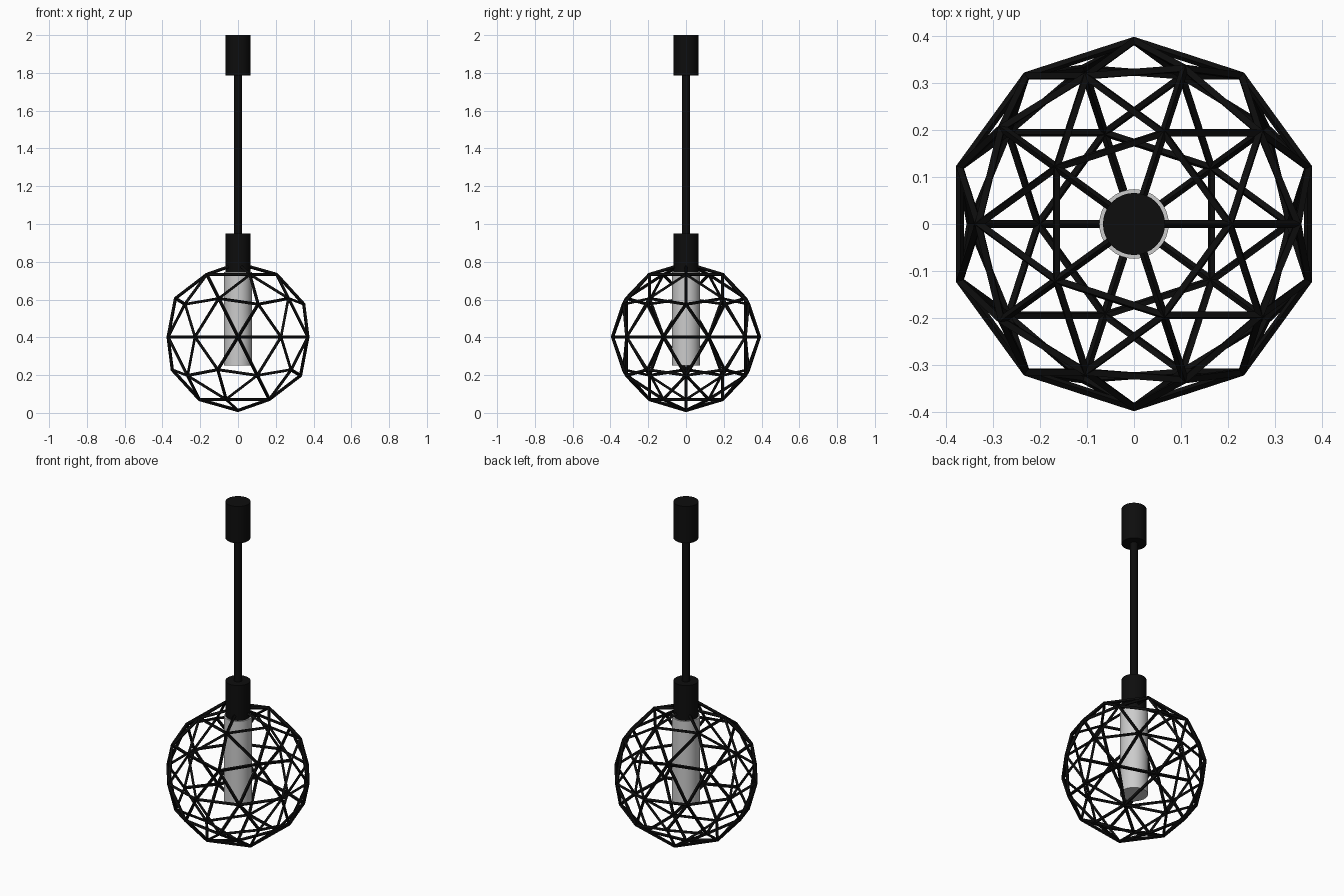
import bpy, math

if "Cube" in bpy.data.objects:
    bpy.data.objects.remove(bpy.data.objects["Cube"])


def material(name, colour):
    m = bpy.data.materials.new(name)
    m.diffuse_color = colour
    m.use_nodes = True
    m.node_tree.nodes["Principled BSDF"].inputs["Base Color"].default_value = m.diffuse_color
    return m


black = material("black_metal", (0.004, 0.004, 0.004, 1))
glass = material("clear_glass", (1, 1, 1, 0.05))


def cylinder(name, radius, z0, z1, mat, sides=32):
    bpy.ops.mesh.primitive_cylinder_add(vertices=sides, radius=radius, depth=z1 - z0,
                                        location=(0, 0, (z0 + z1) / 2))
    ob = bpy.context.object
    ob.name = name
    ob.data.materials.append(mat)
    bpy.ops.object.shade_smooth_by_angle(angle=math.radians(30))
    return ob


# Hanging parts, from the ceiling down
cylinder("ceiling_cap", 0.066, 1.785, 2.0, black)
cylinder("hanging_rod", 0.021, 0.94, 1.80, black)
cylinder("lamp_socket", 0.066, 0.735, 0.951, black)

# Clear tube around the light
cylinder("glass_tube", 0.074, 0.25, 0.745, glass)

# Geodesic cage: the edges of an icosphere turned into struts
bpy.ops.mesh.primitive_ico_sphere_add(subdivisions=2, radius=0.389, location=(0, 0, 0.402))
cage = bpy.context.object
cage.name = "geodesic_cage"
cage.data.materials.append(black)
wire = cage.modifiers.new("struts", 'WIREFRAME')
wire.thickness = 0.018
wire.offset = 0
wire.use_even_offset = True
wire.use_replace = True
